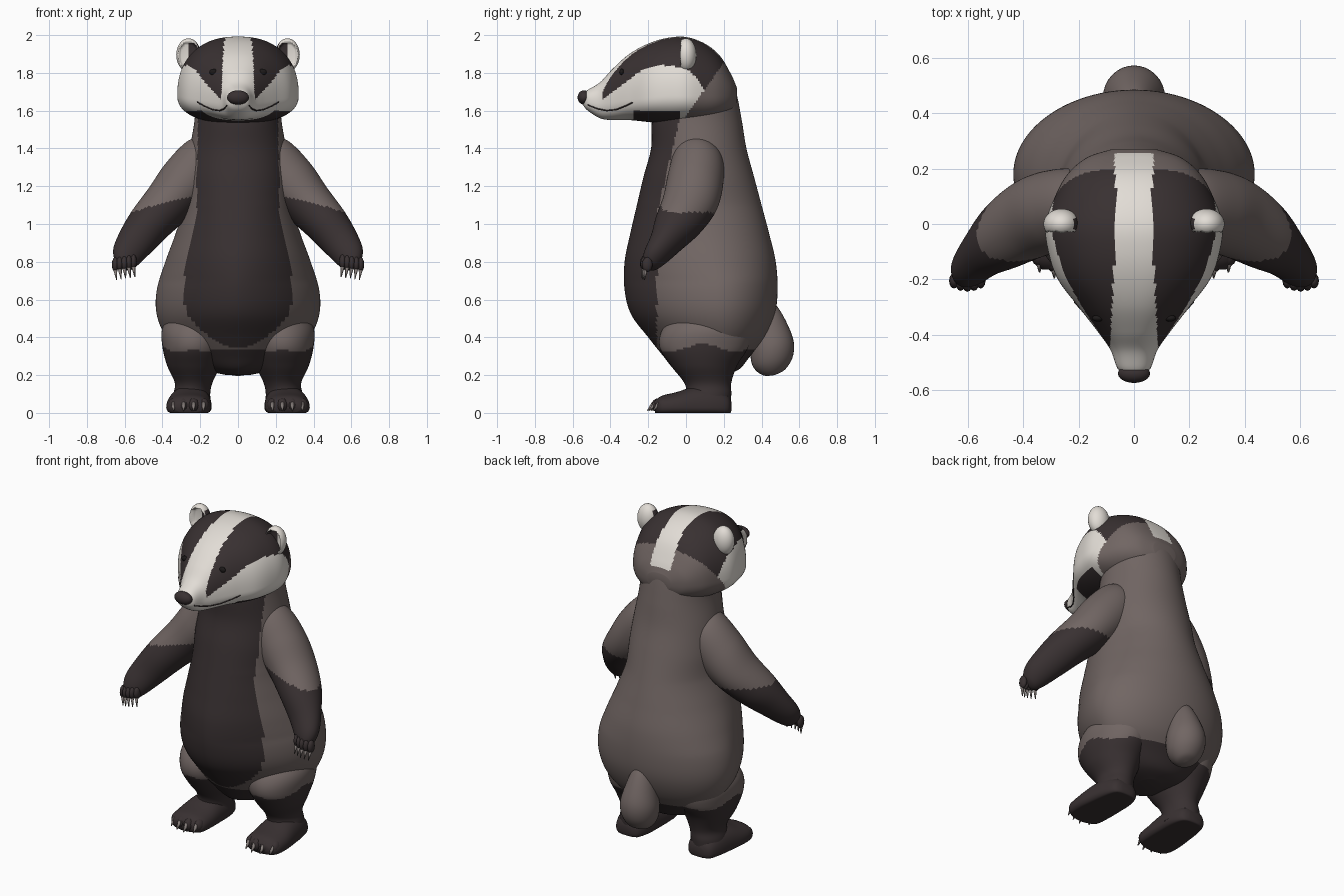
import bpy, bmesh, math
from mathutils import Vector
from mathutils.bvhtree import BVHTree

if "Cube" in bpy.data.objects:
    bpy.data.objects.remove(bpy.data.objects["Cube"])


def mat(name, rgb):
    m = bpy.data.materials.new(name)
    m.diffuse_color = (*rgb, 1)
    m.use_nodes = True
    m.node_tree.nodes["Principled BSDF"].inputs["Base Color"].default_value = m.diffuse_color
    return m


DARK, GREY, WHITE, CLAW, BLACK = range(5)
MATS = [mat("dark_fur", (0.040, 0.030, 0.031)), mat("grey_fur", (0.165, 0.132, 0.125)),
        mat("white_fur", (0.76, 0.72, 0.67)), mat("claw_grey", (0.23, 0.20, 0.19)),
        mat("black", (0.012, 0.010, 0.010))]


def finish(name, bm, rule):
    bmesh.ops.recalc_face_normals(bm, faces=bm.faces)
    for f in bm.faces:
        f.smooth = True
        f.material_index = rule(f.calc_center_median()) if callable(rule) else rule
    me = bpy.data.meshes.new(name)
    bm.to_mesh(me)
    bm.free()
    for m in MATS:
        me.materials.append(m)
    ob = bpy.data.objects.new(name, me)
    bpy.context.collection.objects.link(ob)
    return ob


def smooth_rows(rows, count):
    """Resample rows with a Catmull-Rom spline."""
    out, last = [], len(rows) - 1
    for i in range(count + 1):
        u = i / count * last
        k = min(int(u), last - 1)
        t = u - k
        a, b, c, d = (rows[min(max(k + j, 0), last)] for j in (-1, 0, 1, 2))
        out.append([q + 0.5 * t * (r - p + t * (2 * p - 5 * q + 4 * r - s + t * (3 * (q - r) + s - p)))
                    for p, q, r, s in zip(a, b, c, d)])
    return out


def loft(name, rows, ring, rule, around=64, along=64, side=1):
    bm = bmesh.new()
    rings = []
    for row in smooth_rows(rows, along):
        pts = [ring(row, 2 * math.pi * i / around) for i in range(around)]
        rings.append([bm.verts.new((p[0] * side, p[1], p[2])) for p in pts])
    for r0, r1 in zip(rings, rings[1:]):
        for i in range(around):
            j = (i + 1) % around
            bm.faces.new((r0[i], r0[j], r1[j], r1[i]))
    bm.faces.new(rings[0])
    bm.faces.new(rings[-1])
    return finish(name, bm, rule)


def power(v, p):
    return math.copysign(abs(v) ** (2 / p), v)


def torso_ring(row, a):     # z, y front, y back, half width
    z, yf, yb, hw = row
    k = min(max((1.1 - z) / 0.4, 0), 1)     # belly narrows towards the front
    yc = yf + (yb - yf) * (0.5 + 0.12 * k)
    s, c = math.sin(a), math.cos(a)
    p = 2 - 0.3 * k if s < 0 else 2
    return power(c, p) * hw, yc + power(s, p) * (yb - yc if s > 0 else yc - yf), z


def leg_ring(row, a):       # z, y front, y back, centre x, half width
    z, yf, yb, xc, hw = row
    return xc + hw * math.cos(a), (yf + yb) / 2 + (yb - yf) / 2 * math.sin(a), z


def head_ring(row, a):      # y, z top, z bottom, centre x, half width, z widest
    y, zt, zb, xc, hw, zm = row
    s = power(math.sin(a), 2.3)
    return xc + hw * power(math.cos(a), 2.3), y, max(0, zm + s * (zt - zm if s > 0 else zm - zb))


N = Vector((0.6, -0.25, -0.75)).normalized()
U = Vector((0.78, 0, 0.62)).normalized()
V = N.cross(U)


def arm_ring(row, a):       # x, y, z, two radii
    return Vector(row[:3]) + U * row[3] * math.cos(a) + V * row[4] * math.sin(a)


def tail_ring(row, a):      # y, z, radius across, radius deep
    y, z, rx, ry = row
    return rx * math.cos(a), y + ry * math.sin(a), z + 0.25 * ry * math.sin(a)


BAND = [(-0.6, 1.6), (-0.44, 1.66), (-0.32, 1.75), (-0.22, 1.825), (-0.11, 1.84),
        (0, 1.825), (0.05, 1.78), (0.1, 1.70), (0.5, 1.5)]


def head_fur(c):
    x, y, z = abs(c.x), c.y, c.z
    if z > 1.75 - 0.1 * (y < -0.2) and x < 0.062 + 0.05 * abs(y - 0.05):
        return WHITE                                    # centre stripe
    if y > 0.09 + (z - 1.70) * 0.71:
        return GREY                                     # nape
    if z < 1.6 and -0.28 < y < -0.03:
        return DARK                                     # throat
    for (y0, z0), (y1, z1) in zip(BAND, BAND[1:]):      # eye bands
        if y0 <= y < y1 and y > -0.44 and z > z0 + (z1 - z0) * (y - y0) / (y1 - y0):
            return DARK
    return WHITE


def body_fur(c):
    if c.z > 1.62:
        return head_fur(c)
    front = -0.155 + max(0, c.z - 1.05) * 0.24
    return DARK if c.y < front or c.z < 0.34 else GREY


def leg_fur(c):
    return DARK if c.z < 0.345 + 0.02 * math.sin(c.y * 18) or c.y < -0.155 else GREY


def arm_fur(c):
    return DARK if c.z < 1.06 + (0.57 - abs(c.x)) * (0.15 - 1.2 * c.y) else GREY


def ball(name, loc, size, rule, seg=24, shape=None):
    bm = bmesh.new()
    bmesh.ops.create_uvsphere(bm, u_segments=seg, v_segments=seg // 2, radius=1)
    for v in bm.verts:
        if shape:
            shape(v.co)
        v.co = Vector(loc) + v.co * Vector(size)
    return finish(name, bm, rule)


def claw(name, a, b, r):
    a, b = Vector(a), Vector(b)
    bm = bmesh.new()
    bmesh.ops.create_cone(bm, segments=8, radius1=r, radius2=r * 0.2, depth=(b - a).length, cap_ends=True)
    q = (b - a).to_track_quat('Z', 'Y')
    for v in bm.verts:
        v.co = q @ v.co + (a + b) / 2
    return finish(name, bm, CLAW)


# Torso and neck
loft("body", [(0.20, 0.02, 0.20, 0.06), (0.23, -0.06, 0.28, 0.18), (0.30, -0.12, 0.34, 0.29),
              (0.40, -0.20, 0.42, 0.38), (0.52, -0.29, 0.47, 0.43), (0.65, -0.325, 0.485, 0.43),
              (0.80, -0.325, 0.475, 0.385), (0.95, -0.295, 0.44, 0.33), (1.10, -0.26, 0.40, 0.285),
              (1.25, -0.225, 0.36, 0.275), (1.40, -0.185, 0.32, 0.255), (1.55, -0.18, 0.295, 0.23),
              (1.70, -0.15, 0.265, 0.22), (1.80, -0.10, 0.225, 0.19), (1.88, 0.0, 0.12, 0.08)],
     torso_ring, body_fur, 128, 140)

# Head with muzzle
head = loft("head", [(-0.545, 1.69, 1.63, 0, 0.03, 1.66), (-0.52, 1.71, 1.60, 0, 0.06, 1.65),
                     (-0.455, 1.75, 1.56, 0, 0.085, 1.645), (-0.39, 1.82, 1.55, 0, 0.13, 1.65),
                     (-0.30, 1.90, 1.55, 0, 0.20, 1.66), (-0.20, 1.955, 1.54, 0, 0.275, 1.67),
                     (-0.10, 1.985, 1.53, 0, 0.31, 1.68), (0, 1.99, 1.53, 0, 0.32, 1.68),
                     (0.10, 1.955, 1.53, 0, 0.285, 1.68), (0.18, 1.89, 1.55, 0, 0.24, 1.68),
                     (0.24, 1.79, 1.58, 0, 0.17, 1.68), (0.27, 1.72, 1.62, 0, 0.08, 1.67)],
            head_ring, head_fur, 144, 120)
skin = BVHTree.FromPolygons([v.co for v in head.data.vertices], [p.vertices for p in head.data.polygons])
ball("nose", (0, -0.54, 1.67), (0.058, 0.034, 0.038), DARK)

# Tail
loft("tail", [(0.38, 0.62, 0.03, 0.03), (0.41, 0.55, 0.06, 0.07), (0.44, 0.45, 0.09, 0.095),
              (0.455, 0.35, 0.112, 0.115), (0.46, 0.27, 0.10, 0.105), (0.465, 0.215, 0.06, 0.06),
              (0.465, 0.20, 0.01, 0.01)], tail_ring, GREY, 32, 32)


def cup(co):                # hollow the front of an ear
    if co.y < 0 and math.hypot(co.x, co.z) < 0.8:
        co.y *= -0.3


for side, tag in ((1, "left"), (-1, "right")):
    # Legs, feet and toe claws
    loft(tag + "_leg", [(0.03, -0.02, 0.235, 0.25, 0.11), (0.10, 0.0, 0.24, 0.245, 0.098),
                        (0.16, -0.01, 0.24, 0.235, 0.10), (0.25, -0.08, 0.27, 0.235, 0.14),
                        (0.35, -0.14, 0.33, 0.235, 0.165), (0.45, -0.12, 0.34, 0.225, 0.175),
                        (0.55, -0.02, 0.28, 0.20, 0.13)], leg_ring, leg_fur, 64, 56, side)
    loft(tag + "_foot", [(-0.165, 0.06, 0, 0.26, 0.07, 0.03), (-0.13, 0.09, -0.02, 0.26, 0.11, 0.03),
                         (-0.05, 0.11, -0.02, 0.26, 0.12, 0.03), (0.05, 0.14, -0.02, 0.255, 0.115, 0.03),
                         (0.15, 0.14, -0.02, 0.25, 0.105, 0.03), (0.22, 0.10, -0.02, 0.25, 0.08, 0.03),
                         (0.24, 0.06, 0.01, 0.25, 0.04, 0.03)], head_ring, DARK, 40, 24, side)
    for i in range(4):
        x = 0.182 + 0.053 * i
        y = -0.15 + abs(x - 0.25) * 0.4
        ball(f"{tag}_toe_{i}", (side * x, y, 0.04), (0.03, 0.04, 0.038), DARK, 16)
        claw(f"{tag}_toe_claw_{i}", (side * x, y - 0.025, 0.05), (side * x, y - 0.06, 0.012), 0.014)

    # Arms, fingers and finger claws
    loft(tag + "_arm", [(0.10, 0.08, 1.44, 0.06, 0.06), (0.17, 0.07, 1.36, 0.125, 0.13),
                        (0.27, 0.05, 1.23, 0.145, 0.15), (0.37, 0.02, 1.11, 0.13, 0.145),
                        (0.47, -0.04, 1.0, 0.115, 0.125), (0.54, -0.10, 0.91, 0.10, 0.09),
                        (0.595, -0.16, 0.83, 0.08, 0.065), (0.615, -0.19, 0.785, 0.05, 0.04),
                        (0.62, -0.20, 0.77, 0.01, 0.01)], arm_ring, arm_fur, 64, 72, side)
    for i in range(5):
        x, y, z = 0.65 - 0.024 * i, -0.205 - 0.012 * math.sin(i * 0.785), 0.785 + 0.004 * i
        ball(f"{tag}_finger_{i}", (side * x, y, z), (0.018, 0.028, 0.04), DARK, 12)
        claw(f"{tag}_finger_claw_{i}", (side * x, y - 0.008, z - 0.025),
             (side * (x - 0.008), y - 0.015, z - 0.082), 0.011)

    # Cupped ears, dark inside next to the head
    ball(tag + "_ear", (side * 0.262, 0.0, 1.895), (0.065, 0.055, 0.088),
         lambda c: DARK if abs(c.x) < 0.262 and -0.02 < c.y < 0.02 and abs(c.z - 1.895) < 0.065 else WHITE,
         40, cup)

    # Eyes and mouth line laid on the head surface
    eye = skin.ray_cast(Vector((side * 0.13, -1, 1.805)), Vector((0, 1, 0)))[0]
    ball(tag + "_eye", eye, (0.022, 0.012, 0.017), BLACK, 16)
    line = [skin.ray_cast(Vector((side, y, z)), Vector((-side, 0, 0)))[0] for y, z in
            ((-0.52, 1.63), (-0.47, 1.61), (-0.42, 1.60), (-0.37, 1.605), (-0.32, 1.625), (-0.28, 1.645))]
    cu = bpy.data.curves.new(tag + "_mouth", 'CURVE')
    cu.dimensions, cu.bevel_depth, cu.bevel_resolution = '3D', 0.004, 1
    sp = cu.splines.new('POLY')
    sp.points.add(len(line) - 1)
    for p, co in zip(sp.points, line):
        p.co = (*co, 1)
    cu.materials.append(MATS[DARK])
    bpy.context.collection.objects.link(bpy.data.objects.new(tag + "_mouth", cu))
